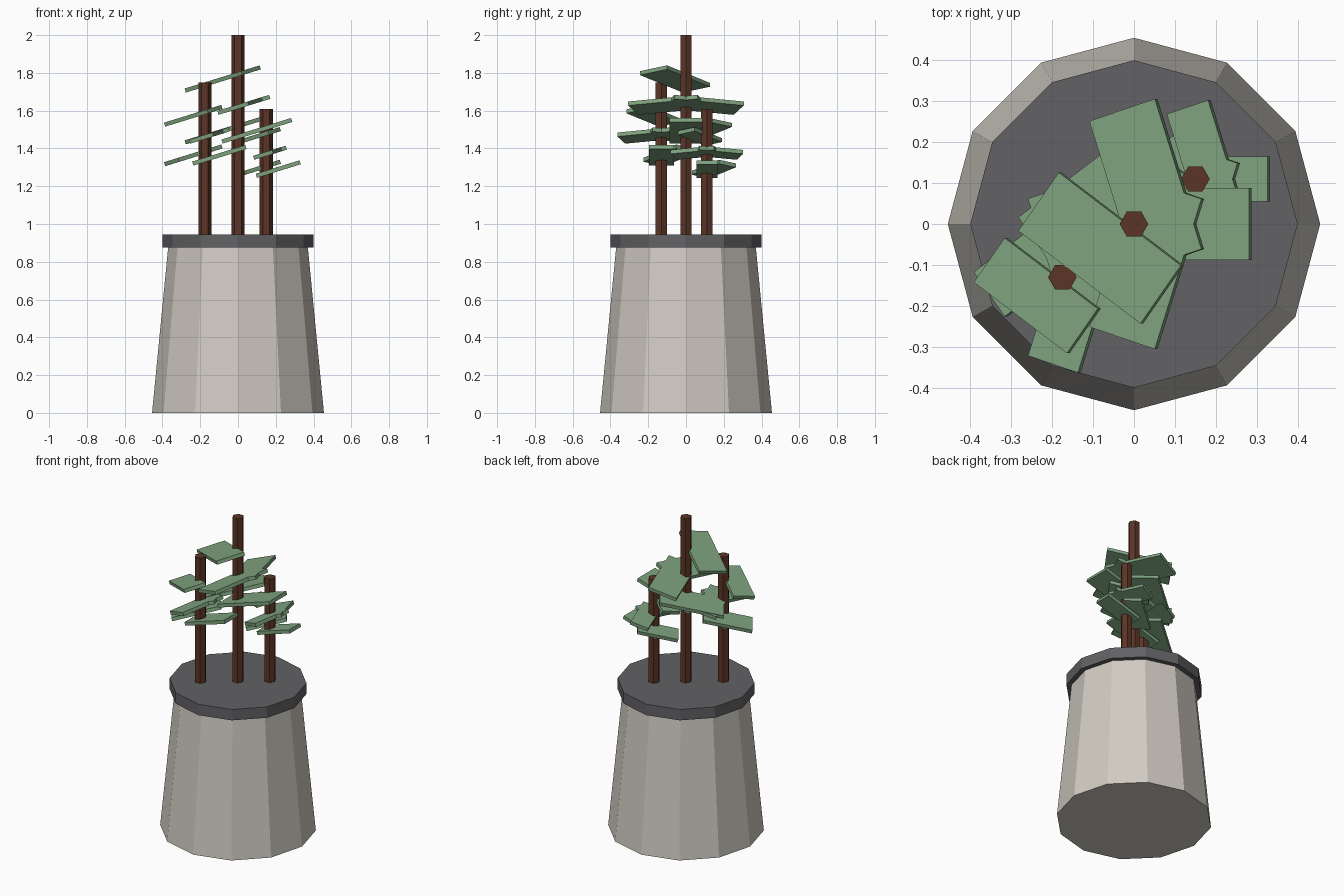
import bpy
import math
from mathutils import Matrix

default = bpy.data.objects.get("Cube")
if default:
    bpy.data.objects.remove(default, do_unlink=True)


def make_material(name, rgb):
    """Flat material from 0-255 display values."""
    linear = [((c / 255 + 0.055) / 1.055) ** 2.4 for c in rgb] + [1.0]
    mat = bpy.data.materials.new(name)
    mat.use_nodes = True
    mat.diffuse_color = linear
    mat.node_tree.nodes["Principled BSDF"].inputs["Base Color"].default_value = linear
    return mat


STONE = make_material("pale stone", (208, 203, 194))
SOIL = make_material("dark grey", (98, 98, 101))
BARK = make_material("brown bark", (92, 53, 38))
LEAF = make_material("leaf green", (126, 162, 126))


def column(name, sides, r_bottom, r_top, x, y, z0, z1, mat):
    """Faceted column with a corner pointing along +x."""
    bpy.ops.mesh.primitive_cone_add(
        vertices=sides, radius1=r_bottom, radius2=r_top, depth=z1 - z0,
        location=(x, y, (z0 + z1) / 2))
    obj = bpy.context.object
    obj.name = name
    obj.data.transform(Matrix.Rotation(math.pi / 2, 4, 'Z'))
    obj.data.materials.append(mat)
    return obj


def leaf_plate(name, centre, size, spin, tilt):
    """Flat foliage slab, spun about its own axis and then tilted sideways."""
    bpy.ops.mesh.primitive_cube_add(size=1)
    obj = bpy.context.object
    obj.name = name
    obj.matrix_world = (Matrix.Translation(centre)
                        @ Matrix.Rotation(tilt, 4, 'Y')
                        @ Matrix.Rotation(spin, 4, 'Z')
                        @ Matrix.Diagonal((*size, 1)))
    obj.data.materials.append(LEAF)


# Planter: tapered pot with an overhanging slab on top
BASE = 0.945
column("pot", 12, 0.455, 0.37, 0, 0, 0, 0.875, STONE)
column("pot_rim", 12, 0.4, 0.4, 0, 0, 0.875, BASE, SOIL)

# Trees: a trunk with five slabs of foliage spiralling round it
TREES = {
    "centre": (0, 0, 2.0),
    "right": (-0.175, -0.13, 1.75),
    "left": (0.15, 0.11, 1.61),
}
LEVELS = (0.52, 0.65, 0.52, 0.78, 0.65)

for label, (x, y, top) in TREES.items():
    column(f"{label}_trunk", 6, 0.035, 0.035, x, y, BASE - 0.01, top, BARK)
    height = top - BASE
    scale = height / (2.0 - BASE)
    for i, level in enumerate(LEVELS):
        angle = math.tau * i / len(LEVELS)
        reach = 0.1 * scale
        centre = (x + reach * math.cos(angle),
                  y + reach * math.sin(angle),
                  BASE + height * level)
        leaf_plate(f"{label}_foliage_{i + 1}", centre,
                   (0.386 * scale, 0.176 * scale, 0.022), -angle, -0.3)
